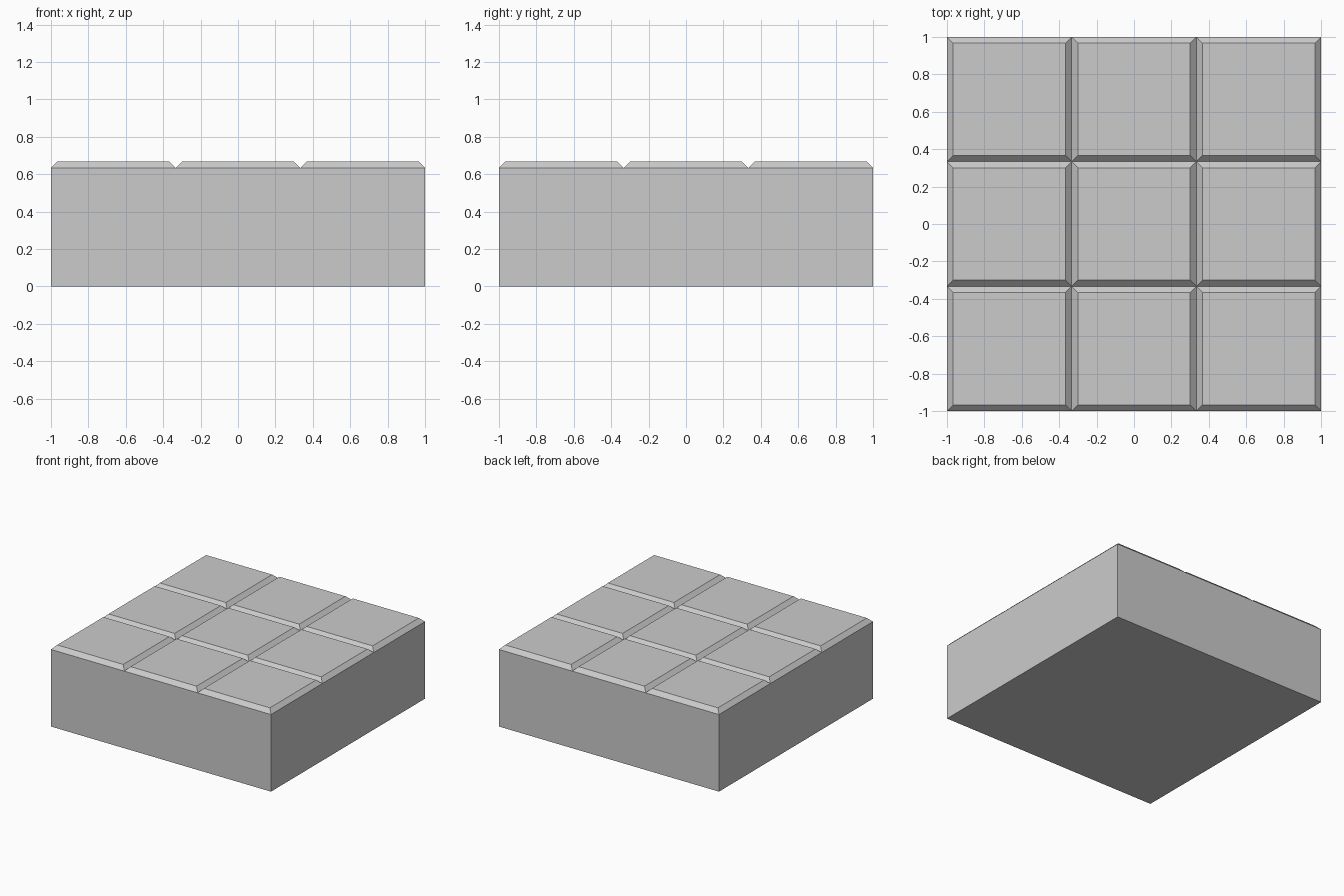
import bpy
import bmesh

if "Cube" in bpy.data.objects:
    bpy.data.objects.remove(bpy.data.objects["Cube"])

CELLS = 3
HEIGHT = 2 / 3
BEVEL = 1 / 30

bm = bmesh.new()

# Top sheet of 3 x 3 square cells at groove height
bmesh.ops.create_grid(bm, x_segments=CELLS, y_segments=CELLS, size=1.0)
bmesh.ops.translate(bm, verts=bm.verts, vec=(0, 0, HEIGHT - BEVEL))
cells = list(bm.faces)
rim = [e for e in bm.edges if e.is_boundary]

# Straight block sides and closed bottom
walls = bmesh.ops.extrude_edge_only(bm, edges=rim)["geom"]
for v in (g for g in walls if isinstance(g, bmesh.types.BMVert)):
    v.co.z = 0
bottom = [g for g in walls if isinstance(g, bmesh.types.BMEdge)
          and all(v.co.z == 0 for v in g.verts)]
bmesh.ops.contextual_create(bm, geom=bottom)

# Raised tile tops with sloped edges, forming V grooves between cells
bmesh.ops.inset_individual(bm, faces=cells, thickness=BEVEL, use_even_offset=True)
for v in {v for f in cells for v in f.verts}:
    v.co.z = HEIGHT

bmesh.ops.recalc_face_normals(bm, faces=bm.faces)
mesh = bpy.data.meshes.new("grooved_block")
bm.to_mesh(mesh)
bm.free()
bpy.context.collection.objects.link(bpy.data.objects.new("grooved_block", mesh))
